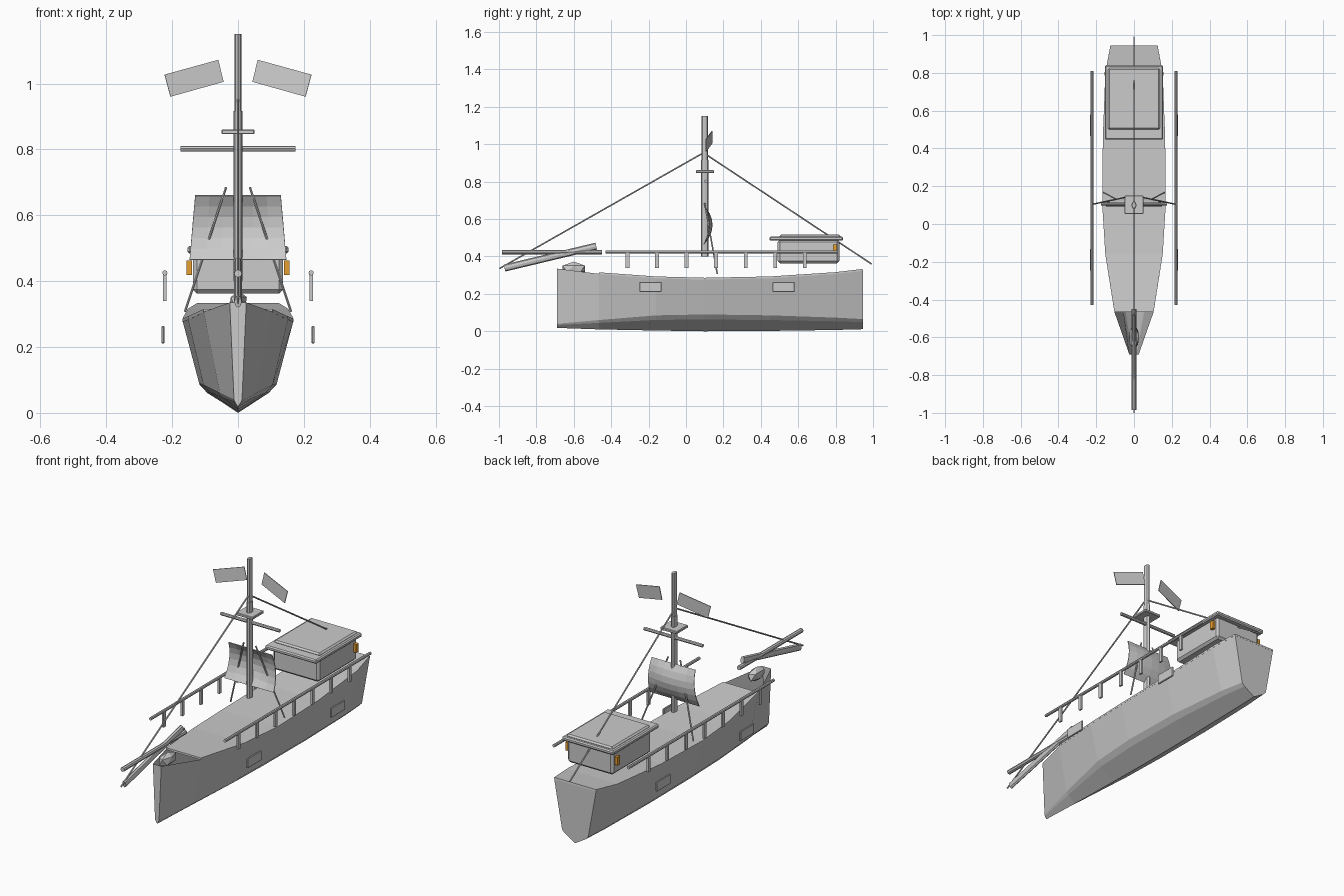
import bpy, bmesh
from math import pi
from mathutils import Vector, Matrix

if "Cube" in bpy.data.objects:
    bpy.data.objects.remove(bpy.data.objects["Cube"])


def mesh_obj(name, verts, faces, thick=0.0):
    me = bpy.data.meshes.new(name)
    me.from_pydata(verts, [], faces)
    bm = bmesh.new()
    bm.from_mesh(me)
    bmesh.ops.recalc_face_normals(bm, faces=bm.faces)
    bm.to_mesh(me)
    bm.free()
    ob = bpy.data.objects.new(name, me)
    bpy.context.collection.objects.link(ob)
    if thick:
        m = ob.modifiers.new("thickness", 'SOLIDIFY')
        m.thickness, m.offset = thick, 0
    return ob


def box(name, lo, hi, bevel=0.0):
    lo, hi = Vector(lo), Vector(hi)
    bm = bmesh.new()
    bmesh.ops.create_cube(bm, size=1, matrix=Matrix.Translation((lo + hi) / 2)
                          @ Matrix.Diagonal((*(hi - lo), 1)))
    me = bpy.data.meshes.new(name)
    bm.to_mesh(me)
    bm.free()
    ob = bpy.data.objects.new(name, me)
    bpy.context.collection.objects.link(ob)
    if bevel:
        m = ob.modifiers.new("bevel", 'BEVEL')
        m.width, m.segments = bevel, 1
    return ob


def spar(name, a, b, r, sides=8, squash=1.0):
    # round bar from a to b, optionally narrowed along x
    a, b = Vector(a), Vector(b)
    rot = (b - a).to_track_quat('Z', 'Y').to_matrix().to_4x4()
    bm = bmesh.new()
    bmesh.ops.create_cone(bm, cap_ends=True, segments=sides, radius1=r, radius2=r,
                          depth=(b - a).length, matrix=rot)
    bmesh.ops.scale(bm, vec=(squash, 1, 1), verts=bm.verts)
    bmesh.ops.translate(bm, vec=(a + b) / 2, verts=bm.verts)
    me = bpy.data.meshes.new(name)
    bm.to_mesh(me)
    bm.free()
    ob = bpy.data.objects.new(name, me)
    bpy.context.collection.objects.link(ob)
    return ob


# hull stations: y, sheer half width, sheer z, chine half width, chine z, keel z
stations = [(-.69, .025, .335, .012, .04, .018),
            (-.465, .104, .307, .055, .06, .010),
            (-.16, .152, .285, .105, .085, .004),
            (.10, .168, .278, .118, .09, 0),
            (.45, .165, .285, .116, .085, .002),
            (.80, .152, .308, .096, .073, .007),
            (.945, .125, .325, .078, .065, .011)]
verts, faces = [], []
for y, w, z, cw, cz, kz in stations:
    verts += [(-w, y, z), (-cw, y, cz), (-cw * .8, y, cz * .7 + kz * .3), (0, y, kz),
              (cw * .8, y, cz * .7 + kz * .3), (cw, y, cz), (w, y, z)]
n = len(stations)
for i in range(n - 1):
    for j in range(6):
        k = i * 7 + j
        faces.append((k, k + 1, k + 8, k + 7))
faces += [tuple(range(7)), tuple(range(7 * n - 7, 7 * n))]
mesh_obj("hull", verts, faces)

# main deck, leaving the bow well open
verts, faces = [], []
for y, w, z, *_ in stations[1:]:
    verts += [(-w, y, z + .003), (w, y, z + .003)]
for i in range(n - 2):
    faces.append((2 * i, 2 * i + 1, 2 * i + 3, 2 * i + 2))
mesh_obj("deck", verts, faces, .01)

# bow ornament
bpy.ops.mesh.primitive_ico_sphere_add(subdivisions=1, radius=1, location=(0, -.6, .335))
bow = bpy.context.object
bow.name = "bow_ornament"
bow.scale = (.03, .07, .037)

# bow spars
spar("bowsprit_upper", (0, -.985, .423), (0, -.45, .423), .012)
spar("bowsprit_lower", (0, -.97, .338), (0, -.48, .455), .019, 8, .6)

# mast, crow's nest and yard
spar("lower_mast", (0, .1, .4), (0, .1, .917), .021, 8, .65)
spar("upper_mast", (0, .1, .88), (0, .1, 1.15), .017, 8, .6)
box("crows_nest", (-.05, .053, .846), (.05, .15, .861), .003)
spar("yard", (-.175, .106, .802), (.175, .106, .802), .009)

# lower sail, bellied aft
cols, rows = 6, 6
verts, faces = [], []
for r in range(rows + 1):
    t = r / rows
    hw = .147 - .017 * t
    for c in range(cols + 1):
        u = 2 * c / cols - 1
        belly = 4 * t * (1 - t) * (1 - .4 * u * u)
        verts.append((hw * u, .095 + .04 * belly + .01 * t, .465 + .195 * t))
for r in range(rows):
    for c in range(cols):
        k = r * (cols + 1) + c
        faces.append((k, k + 1, k + cols + 2, k + cols + 1))
mesh_obj("lower_sail", verts, faces, .004)

# stays
spar("fore_stay", (0, .1, .958), (0, -.998, .335), .004, 6)
spar("aft_stay", (0, .1, .95), (0, .992, .36), .004, 6)

# cabin
box("cabin", (-.137, .49, .363), (.137, .82, .49), .012)
box("cabin_roof", (-.154, .447, .484), (.154, .84, .506), .006)
box("cabin_roof_top", (-.138, .5, .5), (.138, .825, .517), .008)

orange = bpy.data.materials.new("lantern_orange")
orange.diffuse_color = (.8, .35, .03, 1)
orange.use_nodes = True
orange.node_tree.nodes["Principled BSDF"].inputs["Base Color"].default_value = orange.diffuse_color

for s, side in ((-1, "left"), (1, "right")):
    # shroud, topsail, lantern
    spar(f"shroud_{side}", (s * .036, .1, .685), (s * .161, .167, .307), .004, 6)
    mesh_obj(f"topsail_{side}", [(s * .06, .14, 1.072), (s * .223, .106, 1.027),
                                 (s * .205, .106, .96), (s * .044, .14, 1.005)],
             [(0, 1, 2, 3)], .004)
    lantern = box(f"lantern_{side}", (s * .148 - .008, .785, .418),
                  (s * .148 + .008, .806, .463))
    lantern.data.materials.append(orange)
    # railing
    spar(f"rail_{side}", (s * .222, -.43, .425), (s * .222, .81, .425), .008)
    for i in range(7):
        y = -.313 + i * .158
        box(f"rail_post_{side}", (s * .222 - .005, y - .01, .339),
            (s * .222 + .005, y + .01, .42))
    # side hatches
    for y in (-.19, .522):
        box(f"hatch_{side}", (s * .228 - .005, y - .059, .21),
            (s * .228 + .005, y + .059, .264), .003)
